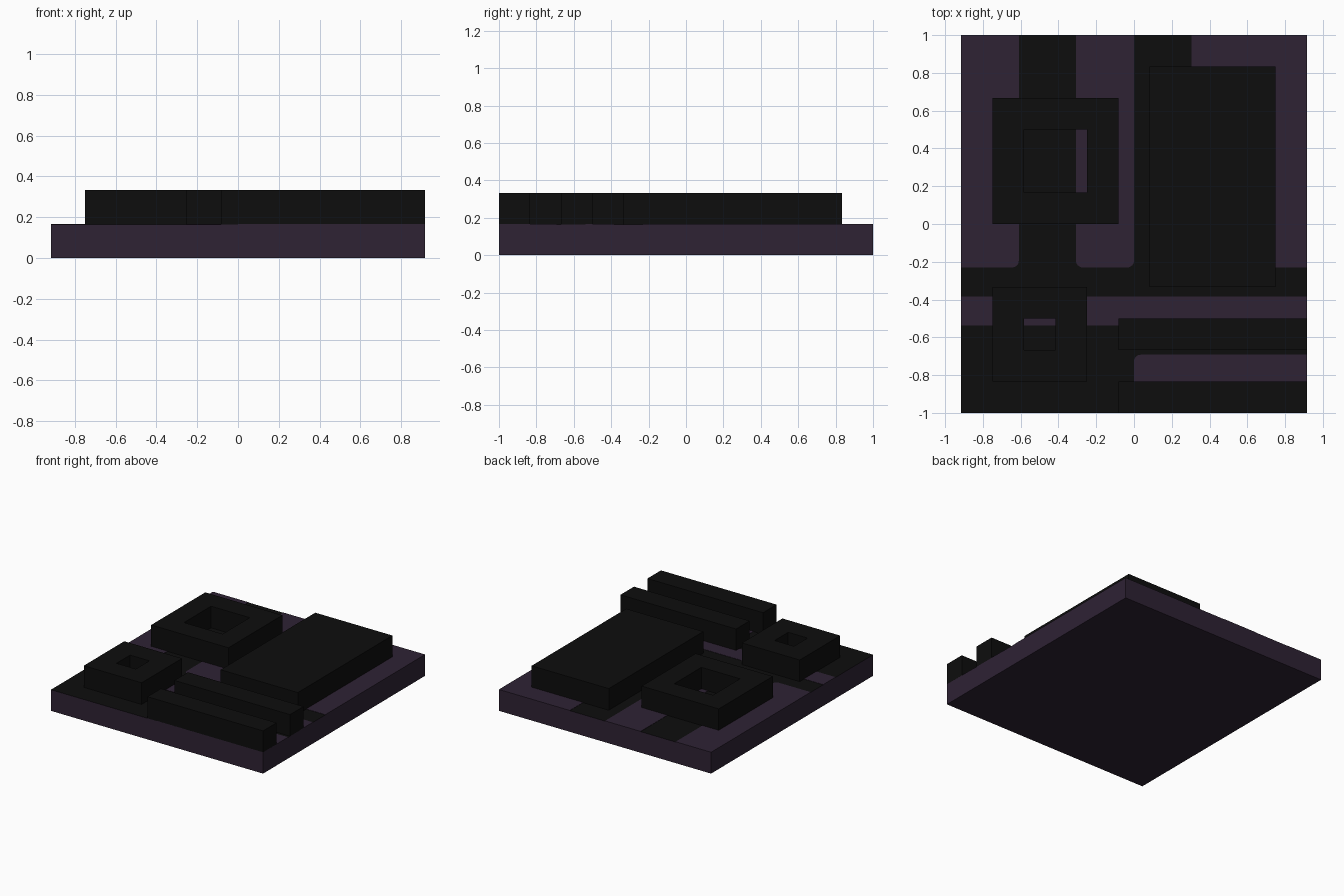
import bpy, bmesh, math

if "Cube" in bpy.data.objects:
    bpy.data.objects.remove(bpy.data.objects["Cube"])

W, D = 0.917, 1.0            # half width and half depth of the slab
GROUND, ROOF = 0.1667, 0.3333
PLATE = 0.002                # thickness of the painted lots
R = 0.035                    # corner radius of the lots


def material(name, rgb):
    m = bpy.data.materials.new(name)
    m.diffuse_color = (*rgb, 1)
    m.use_nodes = True
    m.node_tree.nodes["Principled BSDF"].inputs["Base Color"].default_value = m.diffuse_color
    return m


purple = material("dark_purple", (0.0275, 0.0160, 0.0340))
black = material("near_black", (0.0040, 0.0040, 0.0040))


def finish(name, bm, *mats):
    bmesh.ops.recalc_face_normals(bm, faces=bm.faces)
    me = bpy.data.meshes.new(name)
    bm.to_mesh(me)
    bm.free()
    for m in mats:
        me.materials.append(m)
    ob = bpy.data.objects.new(name, me)
    bpy.context.collection.objects.link(ob)
    return ob


def prism(name, outline, z0, z1, *mats):
    """Extrude a flat outline from z0 up to z1."""
    bm = bmesh.new()
    face = bm.faces.new([bm.verts.new((x, y, z0)) for x, y in outline])
    top = bmesh.ops.extrude_face_region(bm, geom=[face])["geom"]
    for v in top:
        if isinstance(v, bmesh.types.BMVert):
            v.co.z = z1
    return finish(name, bm, *mats)


def rect(x0, x1, y0, y1, rounded=""):
    """Rectangle outline; the corners named in rounded get an arc."""
    points = []
    corners = (("bl", x0, y0, 1, 1), ("br", x1, y0, -1, 1),
               ("tr", x1, y1, -1, -1), ("tl", x0, y1, 1, -1))
    for i, (key, x, y, sx, sy) in enumerate(corners):
        if key in rounded.split():
            for k in range(7):
                a = math.pi + (i + k / 6) * math.pi / 2
                points.append((x + sx * R + R * math.cos(a),
                               y + sy * R + R * math.sin(a)))
        else:
            points.append((x, y))
    return points


def courtyard(name, x0, x1, y0, y1, wall):
    """Square ring building with an open middle."""
    bm = bmesh.new()
    outer = rect(x0, x1, y0, y1)
    inner = rect(x0 + wall, x1 - wall, y0 + wall, y1 - wall)
    loops = [[bm.verts.new((x, y, z)) for x, y in o]
             for o, z in ((outer, GROUND - PLATE), (outer, ROOF),
                          (inner, ROOF), (inner, GROUND - PLATE))]
    for a, b in zip(loops, loops[1:] + loops[:1]):
        for i in range(4):
            j = (i + 1) % 4
            bm.faces.new((a[i], a[j], b[j], b[i]))
    return finish(name, bm, black)


# Ground slab: purple sides, black road surface on top
slab = prism("ground_slab", rect(-W, W, -D, D), 0, GROUND - PLATE, purple, black)
for f in slab.data.polygons:
    if f.normal.z > 0.5:
        f.material_index = 1

# Purple lots between the roads
lots = {
    "lot_back_left": rect(-W, -0.61, -0.23, D, "br"),
    "lot_back_middle": rect(-0.307, 0, -0.23, D, "bl br"),
    "lot_back_right": rect(0.305, W, -0.23, D, "bl"),
    "lot_strip": rect(-W, W, -0.537, -0.385),
    "lot_front_right": rect(0, W, -D, -0.692, "tl"),
}
for name, outline in lots.items():
    prism(name, outline, GROUND - PLATE, GROUND, purple)

# Solid buildings
blocks = {
    "large_block": (0.083, 0.75, -0.333, 0.835),
    "middle_bar": (-0.083, W, -0.667, -0.5),
    "front_bar": (-0.083, W, -D, -0.833),
}
for name, box in blocks.items():
    prism(name, rect(*box), GROUND - PLATE, ROOF, black)

# Buildings with courtyards
courtyard("large_courtyard_block", -0.75, -0.083, 0, 0.667, 0.1667)
courtyard("small_courtyard_block", -0.75, -0.25, -0.833, -0.333, 0.1667)
